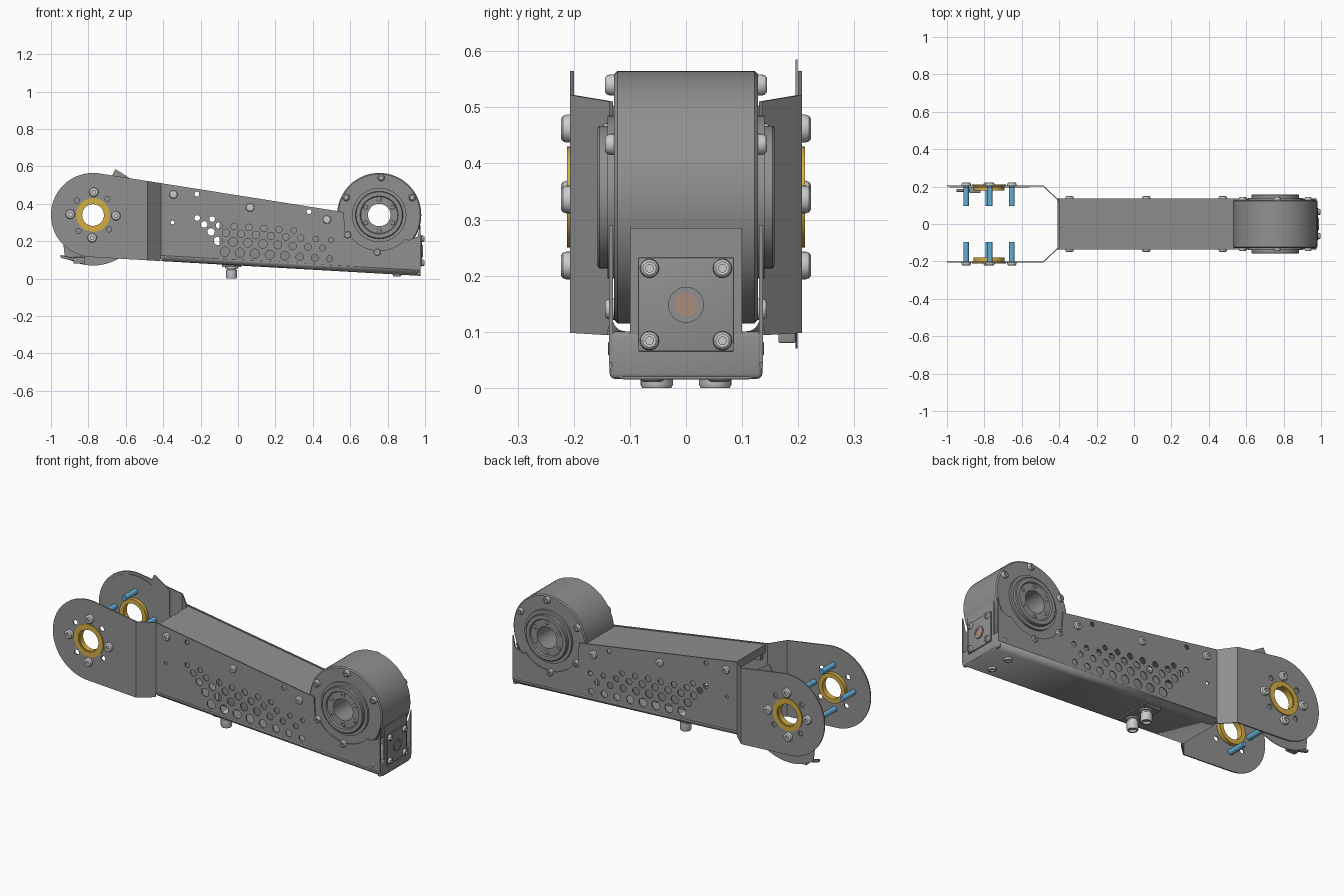
import bpy, bmesh, math
from mathutils import Vector, Matrix

if "Cube" in bpy.data.objects:
    bpy.data.objects.remove(bpy.data.objects["Cube"])

def material(name, rgb):
    m = bpy.data.materials.new(name)
    m.diffuse_color = (*rgb, 1)
    m.use_nodes = True
    m.node_tree.nodes["Principled BSDF"].inputs["Base Color"].default_value = m.diffuse_color
    return m

GREY = material("dark_grey", (0.28, 0.28, 0.28))
STEEL = material("steel", (0.75, 0.75, 0.75))
GOLD = material("gold", (0.68, 0.43, 0.06))
BLUE = material("blue", (0.13, 0.42, 0.70))
BROWN = material("brown", (0.40, 0.27, 0.20))

def finish(name, bm, mat=None):
    bmesh.ops.remove_doubles(bm, verts=bm.verts, dist=1e-5)
    bmesh.ops.recalc_face_normals(bm, faces=bm.faces)
    me = bpy.data.meshes.new(name)
    bm.to_mesh(me)
    bm.free()
    for p in me.polygons:
        p.use_smooth = True
    me.set_sharp_from_angle(angle=math.radians(30))
    me.materials.append(mat or GREY)
    ob = bpy.data.objects.new(name, me)
    bpy.context.collection.objects.link(ob)
    return ob

def lathe(name, at, axis, profile, mat=None, seg=24, closed=False):
    """Revolve (radius, height) points around an axis through 'at'."""
    bm = bmesh.new()
    vs = [bm.verts.new((r, 0, h)) for r, h in profile]
    es = [bm.edges.new(p) for p in zip(vs, vs[1:])]
    if closed:
        es.append(bm.edges.new((vs[-1], vs[0])))
    bmesh.ops.spin(bm, geom=vs + es, cent=(0, 0, 0), axis=(0, 0, 1),
                   angle=math.tau, steps=seg, use_merge=True)
    q = Vector(axis).to_track_quat('Z', 'Y').to_matrix().to_4x4()
    bm.transform(Matrix.Translation(at) @ q)
    return finish(name, bm, mat)

def screw(name, at, axis, r=0.022, h=0.015, mat=STEEL):
    lathe(name, at, axis, [(0, h * .4), (r * .4, h * .4), (r * .4, h), (r * .7, h),
                           (r * .9, h * .8), (r, h * .4), (r, 0), (0, 0)], mat, 20)

def box(name, lo, hi, bevel=0, shear=0):
    bm = bmesh.new()
    bmesh.ops.create_cube(bm, size=1)
    for v in bm.verts:
        v.co = [(a + b) / 2 + c * (b - a) for a, b, c in zip(lo, hi, v.co)]
    if bevel:
        bmesh.ops.bevel(bm, geom=bm.edges[:], offset=bevel, segments=3, affect='EDGES', profile=.5)
    for v in bm.verts:
        v.co.z += shear * (v.co.x - lo[0])
    return finish(name, bm)

def arc(cx, cz, r, a0, a1, n):
    return [(cx + r * math.cos(math.radians(a0 + (a1 - a0) * i / n)),
             cz + r * math.sin(math.radians(a0 + (a1 - a0) * i / n))) for i in range(n + 1)]

def hole(x, z, r, n=16):
    return arc(x, z, r, 0, 360 * (n - 1) / n, n - 1)

def plate(name, loops, y, t, bend=None):
    """Sheet cut from x,z outlines (first is outer, others are holes), optionally bent."""
    cu = bpy.data.curves.new(name, 'CURVE')
    cu.dimensions, cu.fill_mode, cu.extrude = '2D', 'BOTH', t / 2
    for pts in loops:
        sp = cu.splines.new('POLY')
        sp.points.add(len(pts) - 1)
        for p, (x, z) in zip(sp.points, pts):
            p.co = (x, z, 0, 1)
        sp.use_cyclic_u = True
    tmp = bpy.data.objects.new("helper", cu)
    bpy.context.collection.objects.link(tmp)
    me = bpy.data.meshes.new_from_object(tmp.evaluated_get(bpy.context.evaluated_depsgraph_get()))
    bpy.data.objects.remove(tmp)
    bm = bmesh.new()
    bm.from_mesh(me)
    bmesh.ops.remove_doubles(bm, verts=bm.verts, dist=1e-5)
    if bend:
        for x in bend[:2]:
            bmesh.ops.bisect_plane(bm, geom=bm.verts[:] + bm.edges[:] + bm.faces[:],
                                   plane_co=(x, 0, 0), plane_no=(1, 0, 0))
    for v in bm.verts:
        x, z, d = v.co
        k = min(1, max(0, (bend[1] - x) / (bend[1] - bend[0]))) * bend[2] if bend else 0
        v.co = (x, y + d + k, z)
    return finish(name, bm)

EX, MX, CZ = -0.775, 0.755, 0.34      # ear axis, motor axis, shared height
def top_z(x): return 0.562 - 0.158 * (x + 0.74)
def low_z(x): return 0.115 - 0.057 * (x + 0.785)

# Side plate outline and perforations
outline = arc(EX, CZ, 0.225, 81, 267, 40)
outline += [(-0.415, low_z(-0.415)), (-0.41, low_z(-0.41) + 0.03), (0.975, low_z(0.975) + 0.03),
            (0.975, 0.29), (0.96, 0.225), (0.91, 0.205)]
outline += arc(MX, CZ, 0.19, 318, 212, 20) + [(0.572, 0.25), (0.565, top_z(0.565))]
holes = [hole(EX, CZ, 0.06, 32), hole(-0.35, 0.30, 0.01), hole(-0.22, 0.452, 0.013), hole(0.38, 0.358, 0.013)]
holes += [hole(EX + 0.115 * math.cos(a), CZ + 0.115 * math.sin(a), 0.014)
          for a in (math.radians(48 + 90 * i) for i in range(4))]
for row, dz in enumerate((0, 0.058, 0.106, 0.146, 0.18)):
    for k in range(9):
        x = -0.07 - 0.037 * row + 0.08 * k
        z = 0.144 + dz - 0.0055 * k
        if x < 0.525 and z < 0.335 - 0.14 * (x + 0.22):
            holes.append(hole(x, z, (0.025 - 0.0025 * row) * (1 - max(0, x - 0.15))))

for s, side in ((-1, "front"), (1, "back")):
    out = (0, s, 0)
    plate(side + "_side_plate", [outline] + holes, s * 0.134, 0.007, (-0.485, -0.412, s * 0.069))
    # Bearing ring, screws and pins on each ear
    lathe(side + "_bearing_ring", (EX, s * 0.2, CZ), out,
          [(0.058, -0.022), (0.082, -0.022), (0.082, 0), (0.09, 0), (0.09, 0.012), (0.064, 0.012), (0.064, 0.008), (0.058, 0.008)],
          GOLD, 40, True)
    for i in range(4):
        a = math.radians(-2 + 90 * i)
        x, z = EX + 0.122 * math.cos(a), CZ + 0.122 * math.sin(a)
        screw(side + "_ear_screw", (x, s * 0.206, z), out, 0.025, 0.017)
        lathe(side + "_ear_pin", (x, s * 0.095, z), out, [(0, 0), (0.013, 0), (0.015, 0.003), (0.015, 0.105), (0, 0.105)], BLUE, 16)
    # Body screws and their folded top tabs
    for x, z in ((-0.345, 0.45), (0.065, 0.38), (0.475, 0.315)):
        screw(side + "_body_screw", (x, s * 0.137, z), out, 0.022, 0.012)
        box(side + "_tab", (x - 0.04, s * 0.12 - 0.012, z - 0.03), (x + 0.04, s * 0.12 + 0.012, z + 0.04), 0, -0.158)
    screw(side + "_corner_rivet", (0.93, s * 0.137, 0.07), out, 0.012, 0.002, GREY)
    # Motor screws
    for a in (87, 28, 152, 212, 267):
        a = math.radians(a)
        screw(side + "_motor_screw", (MX + 0.2 * math.cos(a), s * 0.128, CZ + 0.2 * math.sin(a)), out, 0.019, 0.016)
    for i in range(6):
        a = math.radians(30 + 60 * i)
        screw(side + "_hub_screw", (MX + 0.083 * math.cos(a), s * 0.149, CZ + 0.083 * math.sin(a)), out, 0.012, 0.003, GREY)
    # Cable glands under the floor
    g = (-0.035, s * 0.052, 0)
    lathe("cable_gland", g, (0, 0, 1), [(0, 0.012), (0.018, 0.012), (0.018, 0), (0.026, 0), (0.029, 0.006),
          (0.029, 0.045), (0.025, 0.048), (0.025, 0.055), (0.034, 0.055), (0.034, 0.08), (0, 0.08)], STEEL)
    screw("floor_screw", (0.85, s * 0.06, low_z(0.85) + 0.001), (0, 0, -1), 0.022, 0.012)

# Motor drum with stepped hubs and through bore
half = [(0.06, 0.15), (0.098, 0.15), (0.102, 0.158), (0.123, 0.158), (0.127, 0.154), (0.127, 0.14),
        (0.145, 0.14), (0.145, 0.128), (0.219, 0.128), (0.225, 0.122)]
lathe("motor_drum", (MX, 0, CZ), (0, 1, 0), half + [(r, -h) for r, h in reversed(half)], None, 64, True)

# Floor channel with rounded lower edges
prof = arc(-0.1075, 0.03, 0.03, 180, 270, 6) + arc(0.1075, 0.03, 0.03, 270, 360, 6)
bm = bmesh.new()
rows = [[bm.verts.new((x, y, low_z(x) + z)) for y, z in prof] for x in (-0.41, 0.975)]
for i in range(len(prof) - 1):
    bm.faces.new((rows[0][i], rows[0][i + 1], rows[1][i + 1], rows[1][i]))
floor = finish("floor_channel", bm)
mod = floor.modifiers.new("thickness", 'SOLIDIFY')
mod.thickness, mod.offset = 0.007, -1

# Top cover, with a folded lip at the ear end
box("top_cover", (-0.4, -0.131, top_z(-0.4) - 0.012), (0.565, 0.131, top_z(-0.4) - 0.005), 0, -0.158)
box("cover_lip", (-0.4, -0.131, top_z(-0.4) - 0.05), (-0.393, 0.131, top_z(-0.4) - 0.006))
box("gland_plate", (-0.085, -0.1, 0.062), (0.02, 0.1, 0.075))
box("inner_unit", (-0.1, -0.03, 0.095), (0.53, 0.03, 0.31), 0.004, -0.03)

# End wall and connector plate
box("end_lip", (0.955, -0.136, 0.016), (0.977, 0.136, 0.1), 0.009)
box("end_wall", (0.967, -0.1, 0.045), (0.976, 0.1, 0.285))
box("connector_plate", (0.976, -0.085, 0.065), (0.983, 0.085, 0.232), 0.002)
for y in (-0.065, 0.065):
    for z in (0.084, 0.213):
        screw("connector_screw", (0.983, y, z), (1, 0, 0), 0.017, 0.014)
lathe("connector_ring", (0.982, 0, 0.148), (1, 0, 0), [(0.021, 0), (0.032, 0), (0.032, 0.006), (0.021, 0.006)], None, 24, True)
lathe("connector_core", (0.982, 0, 0.148), (1, 0, 0), [(0, 0), (0.021, 0), (0.021, 0.004), (0, 0.004)], BROWN)

# Sensor board behind the back ear, with tab and cable plug
board = arc(EX, CZ, 0.27, 236, 300, 12) + [(-0.56, 0.13), (-0.56, 0.52), (-0.59, 0.545), (-0.655, 0.585), (-0.675, 0.545)]
board += arc(EX, CZ, 0.21, 60, 220, 16)
plate("sensor_board", [board, hole(EX, CZ, 0.085, 32)], 0.197, 0.004)
box("sensor_plug", (-0.88, 0.165, 0.08), (-0.82, 0.195, 0.115), 0.003)
box("plug_cable", (-0.95, 0.172, 0.112), (-0.87, 0.188, 0.127), 0.003, -0.25)
